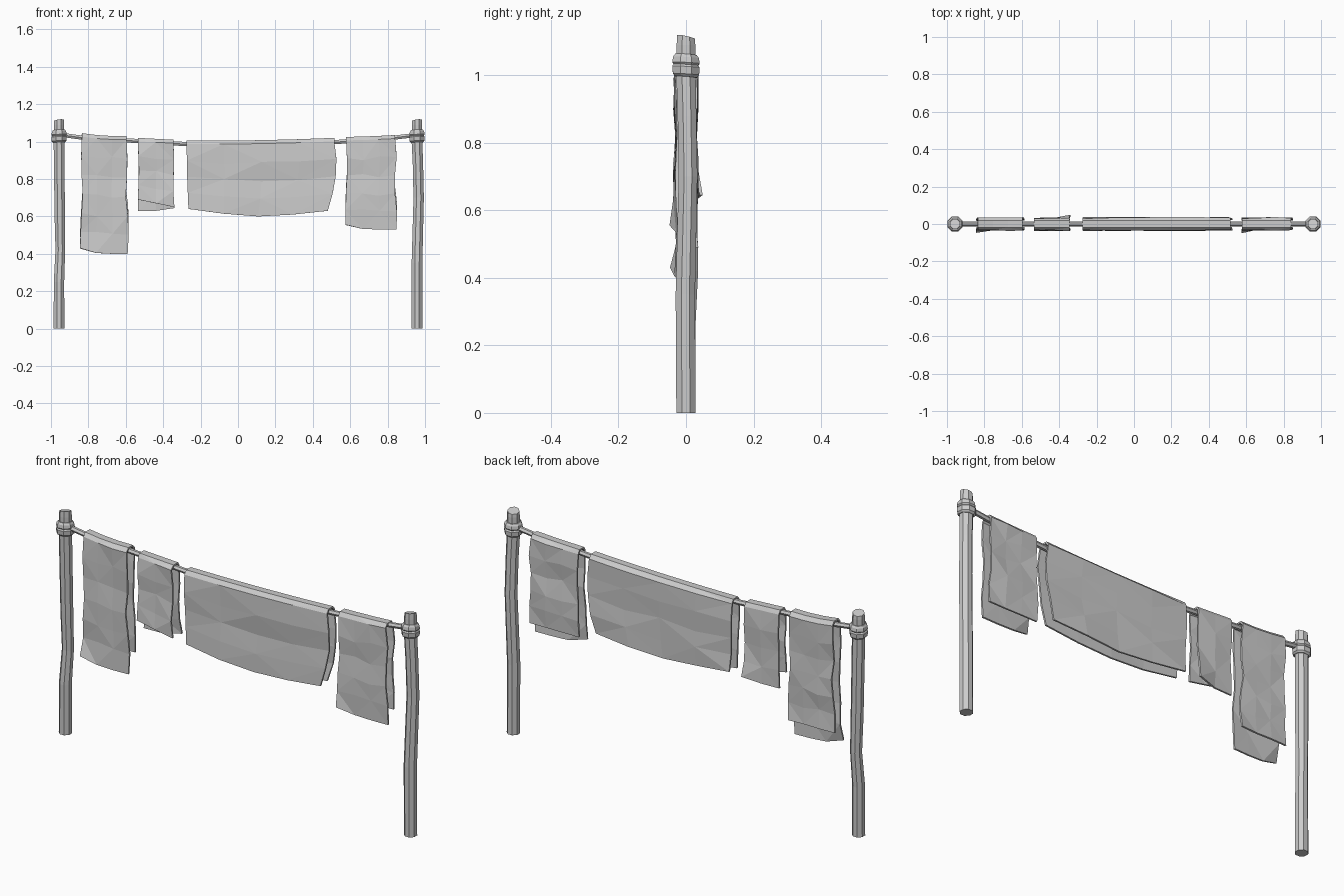
import bpy, math, random

random.seed(4)
cube = bpy.data.objects.get("Cube")
if cube:
    bpy.data.objects.remove(cube)

grey = bpy.data.materials.new("plain_grey")
grey.use_nodes = True
GREY = (0.6, 0.6, 0.6, 1)
grey.diffuse_color = GREY
grey.node_tree.nodes["Principled BSDF"].inputs["Base Color"].default_value = GREY


def add_mesh(name, verts, faces):
    mesh = bpy.data.meshes.new(name)
    mesh.from_pydata(verts, [], faces)
    mesh.materials.append(grey)
    obj = bpy.data.objects.new(name, mesh)
    bpy.context.collection.objects.link(obj)
    return obj


def loft(name, rings):
    """Skin a stack of closed rings and cap both ends."""
    n = len(rings[0])
    verts = [p for ring in rings for p in ring]
    faces = [(i * n + j, i * n + (j + 1) % n, (i + 1) * n + (j + 1) % n, (i + 1) * n + j)
             for i in range(len(rings) - 1) for j in range(n)]
    faces += [tuple(reversed(range(n))), tuple(range(len(verts) - n, len(verts)))]
    return add_mesh(name, verts, faces)


def ring_z(x, y, z, r, sides=8, tilt=0.0):
    """Horizontal ring, with an optional sloping rim."""
    angles = [math.tau * (k + 0.5) / sides for k in range(sides)]
    return [(x + r * math.cos(a), y + r * math.sin(a), z + tilt * math.cos(a + 1)) for a in angles]


# Posts: crooked shafts with a worn top
def post(name, x, bends):
    shaft = [ring_z(x + dx, dy, z, r) for dx, dy, z, r in bends]
    top = [ring_z(x, 0, 1.0, 0.031), ring_z(x, 0, 1.09, 0.03),
           ring_z(x, 0, 1.113, 0.028, tilt=0.007)]
    loft(name, shaft + top)


post("right_post", -0.957, [(0, 0, 0, 0.031), (0, 0, 0.25, 0.03), (0.007, 0.01, 0.42, 0.028),
                            (0.004, 0.006, 0.6, 0.03)])
post("left_post", 0.957, [(0, 0, 0, 0.031), (0, -0.002, 0.35, 0.031), (0.009, 0.006, 0.7, 0.03),
                          (0.005, 0.003, 0.88, 0.03)])

# Knotted rope collars, two bands with a groove between
COLLAR = [(0.995, 0.034), (1.003, 0.042), (1.025, 0.044), (1.031, 0.039),
          (1.037, 0.044), (1.053, 0.041), (1.062, 0.034)]
for side, x in (("right", -0.957), ("left", 0.957)):
    loft(side + "_collar", [ring_z(x, 0, z, r, tilt=0.003) for z, r in COLLAR])

# Sagging line
LINE = [(-0.957, 1.038), (-0.84, 1.022), (-0.57, 1.005), (-0.3, 0.988), (0.1, 0.982),
        (0.53, 0.998), (0.84, 1.022), (0.957, 1.036)]
loft("washing_line", [[(x, 0.013 * math.cos(math.tau * k / 6), z + 0.013 * math.sin(math.tau * k / 6))
                       for k in range(6)] for x, z in LINE])


def lerp(points, t):
    """Piecewise linear value along evenly spaced control values."""
    s = t * (len(points) - 1)
    i = min(int(s), len(points) - 2)
    return points[i] + (points[i + 1] - points[i]) * (s - i)


def cloth(name, left, right, top, front, back, rows, cols, flap=None):
    """Sheet folded over the line; edges and hems are control values.
    flap = (side, column end): a hem corner lifted outwards."""
    def hang(side, u, v):
        hem = front if side < 0 else back
        ztop = lerp(top, u) - 0.02
        z = ztop + (lerp(hem, u) - ztop) * v
        x = lerp(left, v) + (lerp(right, v) - lerp(left, v)) * u
        inner = 0 < u < 1 and 0 < v < 1
        y = 0.027 + 0.004 * math.sin(v * rows * 2.1 + u) + random.uniform(-0.004, 0.004)
        if inner:
            z += random.uniform(-0.012, 0.012)
        if flap and side == flap[0] and v == 1:
            y += 0.024 * (1 - abs(u - flap[1])) ** 2 - 0.006
        if flap and side == flap[0] and v == 1 and u == flap[1]:
            z += 0.015
        return (x, side * y, z)

    us = [i / cols for i in range(cols + 1)]
    vs = [j / rows for j in range(rows + 1)]
    grid = [[hang(-1, u, v) for u in us] for v in reversed(vs)]
    for y, drop in ((-0.016, 0.004), (0.016, 0.004)):
        grid.append([(lerp([left[0], right[0]], u), y, lerp(top, u) - drop) for u in us])
    grid += [[hang(1, u, v) for u in us] for v in vs]
    n = cols + 1
    faces = []
    for j in range(len(grid) - 1):
        for i in range(cols):
            a, b, c, d = j * n + i, j * n + i + 1, (j + 1) * n + i + 1, (j + 1) * n + i
            faces += [(a, b, c), (a, c, d)] if (i + j) % 2 else [(a, b, d), (b, c, d)]
    obj = add_mesh(name, [p for row in grid for p in row], faces)
    thick = obj.modifiers.new("thickness", "SOLIDIFY")
    thick.thickness = 0.009
    thick.offset = 0


# Laundry
cloth("long_towel", [-0.835, -0.84, -0.83, -0.84, -0.845], [-0.595, -0.59, -0.60, -0.582, -0.59],
      [1.045, 1.03, 1.03], [0.415, 0.40, 0.40], [0.49, 0.49], 6, 3, (-1, 0))
cloth("small_cloth", [-0.535, -0.53, -0.535], [-0.345, -0.34, -0.348, -0.34],
      [1.02, 1.015, 1.01], [0.69, 0.67, 0.65], [0.63, 0.63], 4, 2, (1, 1))
cloth("wide_sheet", [-0.275, -0.272, -0.265], [0.515, 0.53, 0.515, 0.48],
      [1.005, 1.005, 1.01, 1.02], [0.64, 0.615, 0.60, 0.61, 0.63], [0.645, 0.625, 0.61, 0.62, 0.635],
      4, 4)
cloth("short_towel", [0.578, 0.585, 0.575, 0.575], [0.84, 0.85, 0.832, 0.85, 0.848],
      [1.025, 1.028, 1.035], [0.54, 0.53, 0.53], [0.59, 0.59], 5, 3, (-1, 0))
